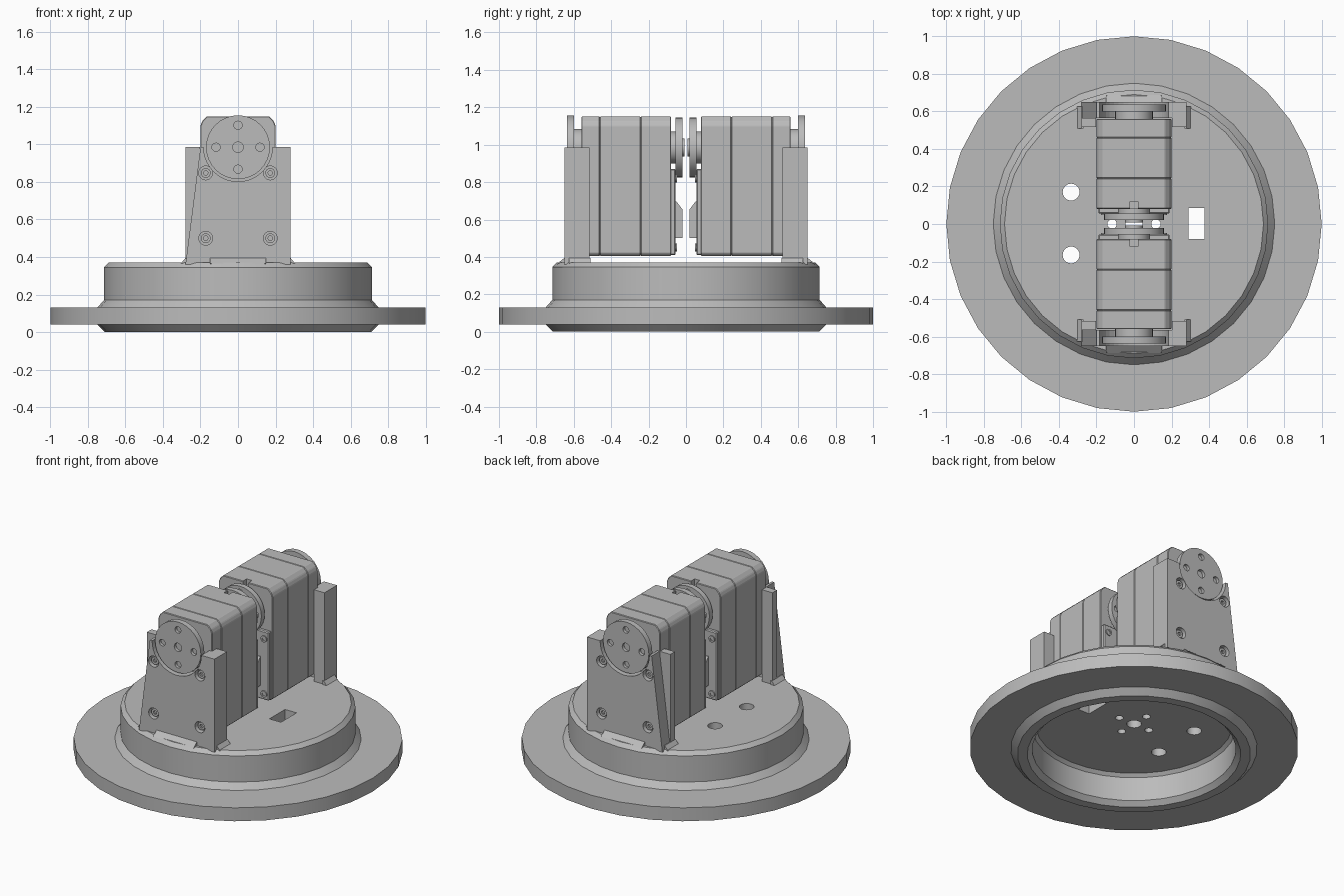
import bpy, bmesh, math
from mathutils import Matrix

cube = bpy.data.objects.get("Cube")
if cube:
    bpy.data.objects.remove(cube, do_unlink=True)

grey = bpy.data.materials.new("light grey")
grey.use_nodes = True
COLOUR = (0.5, 0.5, 0.5, 1)
grey.diffuse_color = COLOUR
grey.node_tree.nodes["Principled BSDF"].inputs["Base Color"].default_value = COLOUR


def finish(name, bm):
    bmesh.ops.recalc_face_normals(bm, faces=bm.faces)
    mesh = bpy.data.meshes.new(name)
    bm.to_mesh(mesh)
    bm.free()
    mesh.materials.append(grey)
    obj = bpy.data.objects.new(name, mesh)
    bpy.context.collection.objects.link(obj)
    return obj


def prism(name, points, lo, hi, axis="y", side=1, bevel=0):
    """Extrude a closed outline along an axis; side mirrors it across y."""
    place = {"x": lambda a, b, d: (d, a * side, b),
             "y": lambda a, b, d: (a, d * side, b),
             "z": lambda a, b, d: (a, b * side, d)}[axis]
    bm = bmesh.new()
    ends = [[bm.verts.new(place(a, b, d)) for a, b in points] for d in (lo, hi)]
    bm.faces.new(ends[0])
    bm.faces.new(ends[1])
    n = len(points)
    for i in range(n):
        j = (i + 1) % n
        bm.faces.new((ends[0][i], ends[0][j], ends[1][j], ends[1][i]))
    bmesh.ops.recalc_face_normals(bm, faces=bm.faces)
    if bevel:
        bmesh.ops.bevel(bm, geom=bm.edges[:], offset=bevel, segments=1, affect="EDGES")
    return finish(name, bm)


def rect(a0, a1, b0, b1):
    return [(a0, b0), (a1, b0), (a1, b1), (a0, b1)]


def circle(a, b, r, n=32):
    return [(a + r * math.cos(math.tau * i / n), b + r * math.sin(math.tau * i / n))
            for i in range(n)]


def cut(obj, cutters):
    """Subtract the cutters, bake the result and delete them."""
    for c in cutters:
        c.hide_render = True
        mod = obj.modifiers.new("cut", "BOOLEAN")
        mod.operation = "DIFFERENCE"
        mod.solver = "EXACT"
        mod.object = c
    bpy.context.view_layer.update()
    baked = bpy.data.meshes.new_from_object(
        obj.evaluated_get(bpy.context.evaluated_depsgraph_get()))
    obj.modifiers.clear()
    obj.data = baked
    for c in cutters:
        bpy.data.objects.remove(c, do_unlink=True)


def smooth(obj):
    bpy.ops.object.select_all(action="DESELECT")
    obj.select_set(True)
    bpy.context.view_layer.objects.active = obj
    bpy.ops.object.shade_smooth_by_angle(angle=math.radians(25))


def cross(b, r):
    """Centres of four holes round a middle point."""
    return [(r, b), (-r, b), (0, b + r), (0, b - r)]


# Turned base: flange, collar and hollow underside
profile = [(0, 0.21), (0.60, 0.21), (0.62, 0.19), (0.62, 0.03), (0.65, 0), (0.71, 0),
           (0.75, 0.04), (1, 0.04), (1, 0.13), (0.75, 0.13), (0.715, 0.17),
           (0.715, 0.345), (0.69, 0.37), (0, 0.37)]
bm = bmesh.new()
line = [bm.verts.new((r, 0, z)) for r, z in profile]
edges = [bm.edges.new(pair) for pair in zip(line, line[1:])]
bmesh.ops.spin(bm, geom=line + edges, cent=(0, 0, 0), axis=(0, 0, 1),
               angle=math.tau, steps=32)
bmesh.ops.remove_doubles(bm, verts=bm.verts, dist=0.0005)
base = finish("turntable_base", bm)
holes = [((-0.335, 0.17), 0.045), ((-0.335, -0.165), 0.045), ((0, 0), 0.045)]
holes += [(p, 0.025) for p in cross(0, 0.117)]
cutters = [prism("hole_cutter", circle(*p, r, 24), 0.1, 0.5, "z") for p, r in holes]
cutters.append(prism("slot_cutter", rect(0.29, 0.375, -0.08, 0.085), 0.1, 0.5, "z"))
cut(base, cutters)
smooth(base)

AXLE = 0.985
# Chamfered motor cross-section and bracket outline with a round saddle
shell = [(-0.2, 0.42), (-0.185, 0.405), (0.185, 0.405), (0.2, 0.42), (0.2, 1.1),
         (0.19, 1.125), (0.165, 1.15), (-0.165, 1.15), (-0.19, 1.125), (-0.2, 1.1)]
saddle = [(0.183 * math.cos(a), AXLE + 0.183 * math.sin(a))
          for a in [-math.pi * i / 20 for i in range(21)]]
plate = [(-0.28, 0.36), (0.28, 0.36), (0.28, AXLE), (0.2, AXLE)] + saddle + [(-0.2, AXLE)]

for side, end in ((-1, "front"), (1, "back")):
    # Motor housing in three sections
    for part, lo, hi in (("inner", 0.08, 0.243), ("middle", 0.243, 0.46),
                         ("outer", 0.46, 0.56)):
        section = prism(f"{end}_motor_{part}_case", shell, lo, hi, side=side, bevel=0.004)
        if part == "inner":
            cut(section, [prism("notch_cutter", rect(-0.02, 0.02, 1.11, 1.2),
                                0.05, 0.12, side=side)])

    # Inner cover with corner screws, and the cable socket
    prism(f"{end}_inner_cover", rect(-0.19, 0.19, 0.41, 0.87), 0.055, 0.085,
          side=side, bevel=0.006)
    for x in (-0.155, 0.155):
        for z in (0.45, 0.82):
            screw = prism(f"{end}_cover_screw", circle(x, z, 0.022, 16),
                          0.048, 0.06, side=side)
            cut(screw, [prism("socket_cutter", circle(x, z, 0.012, 6),
                              0.04, 0.054, side=side)])
            smooth(screw)
    prism(f"{end}_cable_socket", [(0.06, 0.5), (0.02, 0.5), (0.02, 0.655), (0.05, 0.695),
                                  (0.06, 0.695)], -0.13, 0.13, "x", side)

    # Drive horns on both faces of the motor, with hubs
    for part, r, lo, hi in (("inner_boss", 0.085, 0.05, 0.085),
                            ("inner_hub", 0.047, 0.008, 0.025),
                            ("outer_boss", 0.1, 0.555, 0.605)):
        smooth(prism(f"{end}_{part}", circle(0, AXLE, r), lo, hi, side=side))
    for part, r, lo, hi, face in (("inner_horn", 0.16, 0.02, 0.055, 0.02),
                                  ("outer_horn", 0.17, 0.6, 0.637, 0.637)):
        horn = prism(f"{end}_{part}", circle(0, AXLE, r), lo, hi, side=side)
        drills = [prism("drill", circle(*p, 0.022, 16), face - 0.02, face + 0.02, side=side)
                  for p in cross(AXLE, 0.117)]
        if part == "outer_horn":
            drills.append(prism("drill", circle(0, AXLE, 0.028, 16),
                                face - 0.02, face + 0.02, side=side))
        cut(horn, drills)
        smooth(horn)

    # Upright bracket with countersunk screws, side arms and sloped feet
    bracket = prism(f"{end}_bracket_plate", plate, 0.565, 0.65, side=side)
    spots = [(x, z) for x in (-0.172, 0.172) for z in (0.5, 0.848)]
    cut(bracket, [prism("screw_cutter", circle(*p, 0.037, 20), 0.615, 0.7, side=side)
                  for p in spots])
    for p in spots:
        screw = prism(f"{end}_bracket_screw", circle(*p, 0.026, 16), 0.61, 0.635, side=side)
        cut(screw, [prism("socket_cutter", circle(*p, 0.013, 6), 0.622, 0.7, side=side)])
        smooth(screw)
    for s in (-1, 1):
        xs = sorted((s * 0.203, s * 0.28))
        prism(f"{end}_bracket_arm", rect(*xs, 0.36, AXLE), 0.517, 0.566, side=side)
        prism(f"{end}_bracket_side_foot",
              [(s * 0.27, 0.36), (s * 0.305, 0.365), (s * 0.28, 0.395), (s * 0.27, 0.395)],
              0.51, 0.625, side=side)
    prism(f"{end}_bracket_foot", [(0.64, 0.36), (0.688, 0.365), (0.65, 0.395), (0.64, 0.395)],
          -0.15, 0.15, "x", side)
